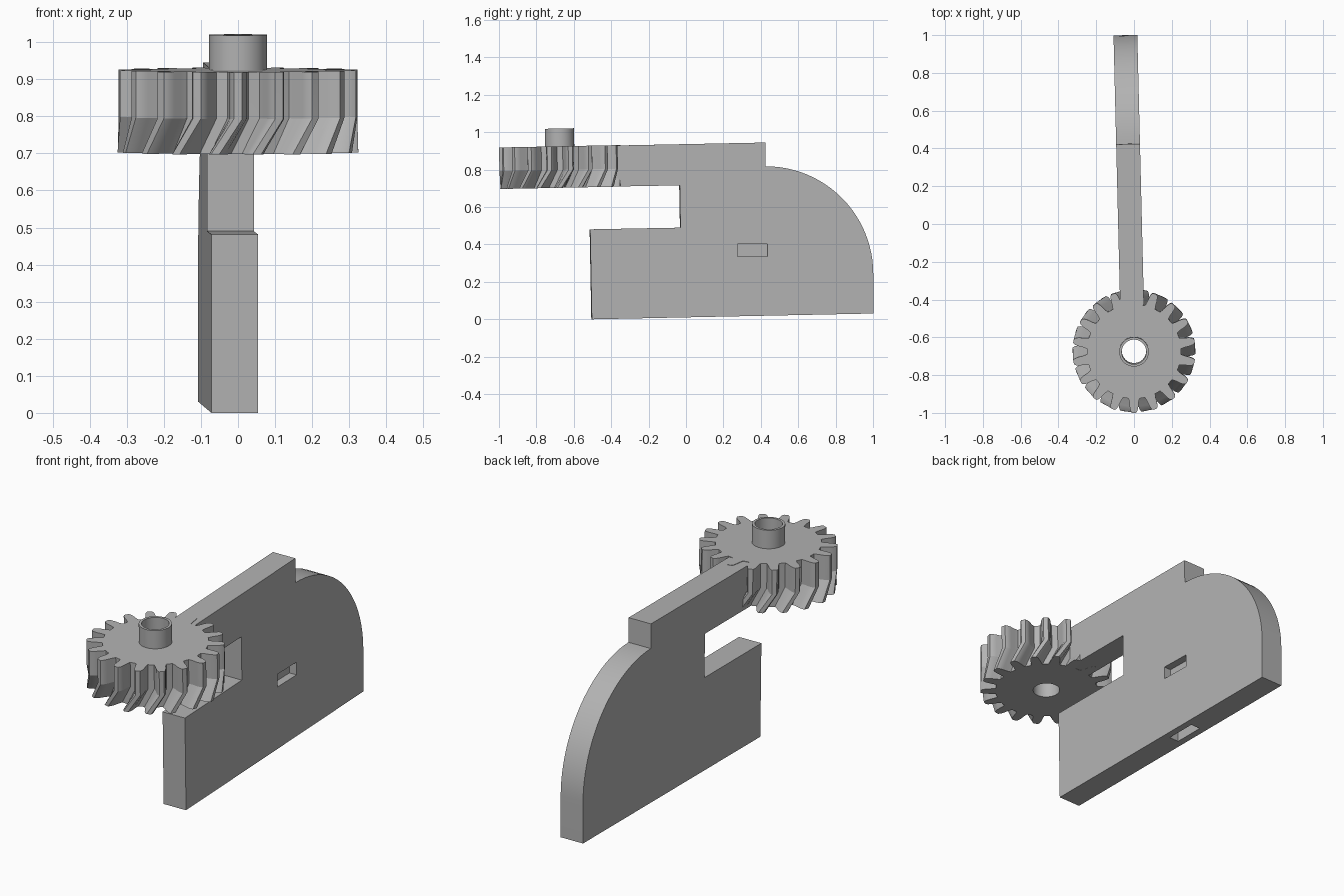
import bpy, bmesh
from math import radians, sin, cos, pi, atan
from mathutils import Matrix

cube = bpy.data.objects.get("Cube")
if cube:
    bpy.data.objects.remove(cube, do_unlink=True)

GREY = (0.45, 0.45, 0.45, 1)
mat = bpy.data.materials.new("plain_grey")
mat.use_nodes = True
mat.diffuse_color = GREY
mat.node_tree.nodes["Principled BSDF"].inputs["Base Color"].default_value = GREY

PITCH = atan(0.02)       # the whole part leans up slightly to the rear
YAW = atan(0.0245)       # and turns slightly to one side


def finish(name, bm, matrix, smooth=True):
    bmesh.ops.recalc_face_normals(bm, faces=bm.faces)
    bm.transform(matrix)
    mesh = bpy.data.meshes.new(name)
    bm.to_mesh(mesh)
    bm.free()
    mesh.materials.append(mat)
    obj = bpy.data.objects.new(name, mesh)
    bpy.context.collection.objects.link(obj)
    bpy.ops.object.select_all(action="DESELECT")
    obj.select_set(True)
    bpy.context.view_layer.objects.active = obj
    if smooth:
        bpy.ops.object.shade_smooth_by_angle(angle=radians(25))
    return obj


def box(name, size, place, matrix):
    bm = bmesh.new()
    bmesh.ops.create_cube(bm, size=1)
    bm.transform(Matrix.Translation(place) @ Matrix.Diagonal((*size, 1)))
    obj = finish(name, bm, matrix, False)
    obj.hide_render = True
    return obj


# Flat plate: side profile with a rounded rear corner and a notched front
R = 0.575
arc = [(0.425 + R * sin(a), 0.243 + R * cos(a))
       for a in (pi / 2 * (1 - i / 24) for i in range(25))]
profile = [(-0.505, 0), (1.0, 0.031)] + arc + [
    (0.423, 0.945), (-0.43, 0.928), (-0.43, 0.709),
    (-0.035, 0.716), (-0.031, 0.49), (-0.514, 0.481)]
bm = bmesh.new()
face = bm.faces.new([bm.verts.new((-0.063, y, z)) for y, z in profile])
side = bmesh.ops.extrude_face_region(bm, geom=[face])["geom"]
bmesh.ops.translate(bm, vec=(0.126, 0, 0),
                    verts=[v for v in side if isinstance(v, bmesh.types.BMVert)])
turn = Matrix.Translation((-0.021, 0, 0)) @ Matrix.Rotation(YAW, 4, "Z")
plate = finish("plate", bm, turn)

# Blind rectangular pockets in the plate's side and underside
cutters = [box("side_pocket_cutter", (0.08, 0.16, 0.066), (0.063, 0.353, 0.37), turn),
           box("base_pocket_cutter", (0.055, 0.16, 0.24), (0, 0.353, 0.02), turn)]
bpy.context.view_layer.objects.active = plate
for cutter in cutters:
    mod = plate.modifiers.new("pocket", "BOOLEAN")
    mod.object = cutter
    mod.solver = "EXACT"
    bpy.ops.object.modifier_apply(modifier=mod.name)
    bpy.data.objects.remove(cutter, do_unlink=True)


# Gear: straight teeth above, twisted teeth below, hollow hub on top
TEETH = 18
half_tooth = [(-6.6, 0.25), (-5.2, 0.27), (-4.4, 0.295), (-3.4, 0.314), (-2, 0.325)]
tooth = half_tooth + [(-a, r) for a, r in reversed(half_tooth)]
bm = bmesh.new()


def close_ring(verts):
    return verts, [bm.edges.new((v, verts[i - 1])) for i, v in enumerate(verts)]


def gear_ring(z, twist):
    points = [(radians(-90 + twist + a + 360 * t / TEETH), r)
              for t in range(TEETH) for a, r in tooth]
    return close_ring([bm.verts.new((r * cos(a), r * sin(a), z)) for a, r in points])


def circle(r, z, n=48):
    return close_ring([bm.verts.new((r * cos(2 * pi * i / n), r * sin(2 * pi * i / n), z))
                       for i in range(n)])


def skin(a, b):
    for i in range(len(a[0])):
        bm.faces.new((a[0][i - 1], a[0][i], b[0][i], b[0][i - 1]))


BOTTOM, BREAK, TOP, HUB_TOP = -0.111, -0.015, 0.111, 0.206
teeth_low = gear_ring(BOTTOM, -11)
teeth_mid = gear_ring(BREAK, 0)
teeth_top = gear_ring(TOP, 0)
hub_base = circle(0.078, TOP)
hub_rim = circle(0.078, HUB_TOP)
bore_rim = circle(0.065, HUB_TOP)
bore_low = circle(0.065, BOTTOM)
for a, b in ((teeth_low, teeth_mid), (teeth_mid, teeth_top), (hub_base, hub_rim),
             (hub_rim, bore_rim), (bore_rim, bore_low)):
    skin(a, b)
for outer, inner in ((teeth_top, hub_base), (teeth_low, bore_low)):
    bmesh.ops.triangle_fill(bm, use_beauty=True, edges=outer[1] + inner[1])
finish("gear", bm, Matrix.Translation((0, -0.673, 0.814)) @ Matrix.Rotation(PITCH, 4, "X"))
